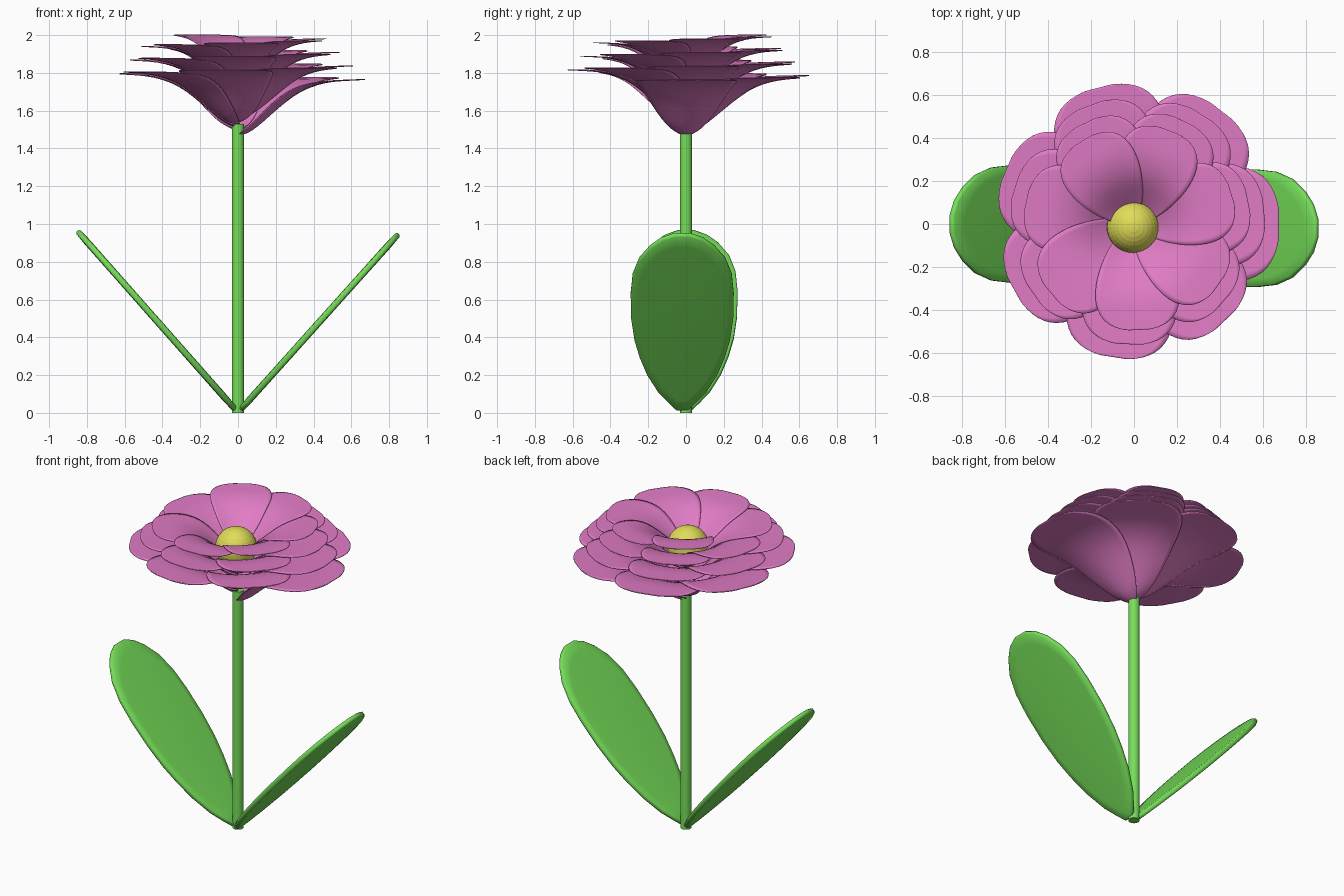
import bpy
import bmesh
from math import cos, sin, radians, hypot
from mathutils import Matrix, Vector

cube = bpy.data.objects.get("Cube")
if cube:
    bpy.data.objects.remove(cube, do_unlink=True)


def make_material(name, rgb):
    mat = bpy.data.materials.new(name)
    mat.use_nodes = True
    mat.diffuse_color = (*rgb, 1)
    mat.node_tree.nodes["Principled BSDF"].inputs["Base Color"].default_value = (*rgb, 1)
    return mat


PINK = make_material("petal pink", (0.75, 0.2, 0.56))
GREEN = make_material("leaf green", (0.18, 0.73, 0.1))
YELLOW = make_material("centre yellow", (0.75, 0.72, 0.1))


def add_object(name, bm, mat, smooth=True):
    mesh = bpy.data.meshes.new(name)
    bmesh.ops.recalc_face_normals(bm, faces=bm.faces)
    bm.to_mesh(mesh)
    bm.free()
    mesh.materials.append(mat)
    for poly in mesh.polygons:
        poly.use_smooth = smooth
    obj = bpy.data.objects.new(name, mesh)
    bpy.context.scene.collection.objects.link(obj)
    return obj


def lookup(points, x):
    """Linear interpolation along a list of (x, y) points."""
    for (x0, y0), (x1, y1) in zip(points, points[1:]):
        if x <= x1:
            return y0 + (y1 - y0) * (x - x0) / (x1 - x0)
    return points[-1][1]


# Petal: half width along its length, and height of the cup by radius
PETAL_WIDTH = [(0, 0.025), (0.05, 0.085), (0.1, 0.13), (0.17, 0.18), (0.25, 0.22),
               (0.33, 0.25), (0.42, 0.268), (0.5, 0.268), (0.57, 0.245),
               (0.62, 0.205), (0.655, 0.145), (0.672, 0.075)]
CUP = [(0, 0), (0.05, 0.012), (0.1, 0.045), (0.2, 0.135), (0.3, 0.222),
       (0.4, 0.268), (0.5, 0.288), (0.67, 0.297)]


def petal_mesh():
    bm = bmesh.new()
    rows = []
    for u, width in PETAL_WIDTH:
        row = []
        for j in range(-4, 5):
            v = width * j / 4
            row.append(bm.verts.new((u, v, lookup(CUP, hypot(u, 0.88 * v)))))
        rows.append(row)
    for a, b in zip(rows, rows[1:]):
        for j in range(len(a) - 1):
            bm.faces.new((a[j], b[j], b[j + 1], a[j + 1]))
    return bm


# Petals climb in a spiral, shrinking as they rise
PETALS = 24
for i in range(PETALS):
    f = i / (PETALS - 1)
    petal = add_object(f"petal_{i + 1}", petal_mesh(), PINK)
    petal.location = (0, 0, 1.468 + 0.333 * f)
    petal.rotation_euler.z = radians(52.25 * i)
    petal.scale = [1 - 0.325 * f] * 3
    subsurf = petal.modifiers.new("smooth", "SUBSURF")
    subsurf.levels = subsurf.render_levels = 1
    shell = petal.modifiers.new("thickness", "SOLIDIFY")
    shell.thickness = 0.005
    shell.offset = 0

# Flower centre
bm = bmesh.new()
bmesh.ops.create_uvsphere(bm, u_segments=32, v_segments=16, radius=0.122,
                          matrix=Matrix.Translation((-0.004, -0.014, 1.81)))
add_object("flower_centre", bm, YELLOW, smooth=False)

# Stem
bm = bmesh.new()
bmesh.ops.create_cone(bm, cap_ends=True, segments=32, radius1=0.033, radius2=0.033,
                      depth=1.53, matrix=Matrix.Translation((0, 0, 0.765)))
stem = add_object("stem", bm, GREEN)
bpy.context.view_layer.objects.active = stem
stem.select_set(True)
bpy.ops.object.shade_smooth_by_angle(angle=radians(40))
stem.select_set(False)

# Leaf: half width along its length, as a fraction of the whole
LEAF_WIDTH = [(0, 0.03), (0.04, 0.07), (0.1, 0.125), (0.2, 0.185), (0.3, 0.225),
              (0.4, 0.253), (0.52, 0.27), (0.66, 0.273), (0.77, 0.262),
              (0.86, 0.228), (0.93, 0.17), (0.975, 0.11), (1, 0.04)]


def add_leaf(name, side, offset, tip_z):
    start, tip = Vector((0.015, 0, 0.018)), Vector((0.85, 0, tip_z))
    along = tip - start
    normal = Vector((-along.z, 0, along.x)).normalized()
    outline = [(t, w) for t, w in LEAF_WIDTH] + [(t, -w) for t, w in reversed(LEAF_WIDTH)]
    bm = bmesh.new()
    # Loops from the lower face, round the rim, to the upper face
    loops = []
    for shrink, height in ((0.86, -0.018), (0.98, -0.015), (1, -0.008),
                           (1, 0.008), (0.98, 0.015), (0.86, 0.018)):
        loop = []
        for t, w in outline:
            s = 0.5 + (t - 0.5) * (1 - (1 - shrink) * 0.9)
            p = start + along * s + normal * height
            loop.append(bm.verts.new((side * p.x, w * shrink + offset, max(p.z, 0))))
        loops.append(loop)
    count = len(outline)
    for a, b in zip(loops, loops[1:]):
        for j in range(count):
            k = (j + 1) % count
            bm.faces.new((a[j], a[k], b[k], b[j]))
    bm.faces.new(loops[0])
    bm.faces.new(loops[-1])
    return add_object(name, bm, GREEN)


add_leaf("left_leaf", 1, -0.02, 0.948)
add_leaf("right_leaf", -1, 0.0, 0.963)
